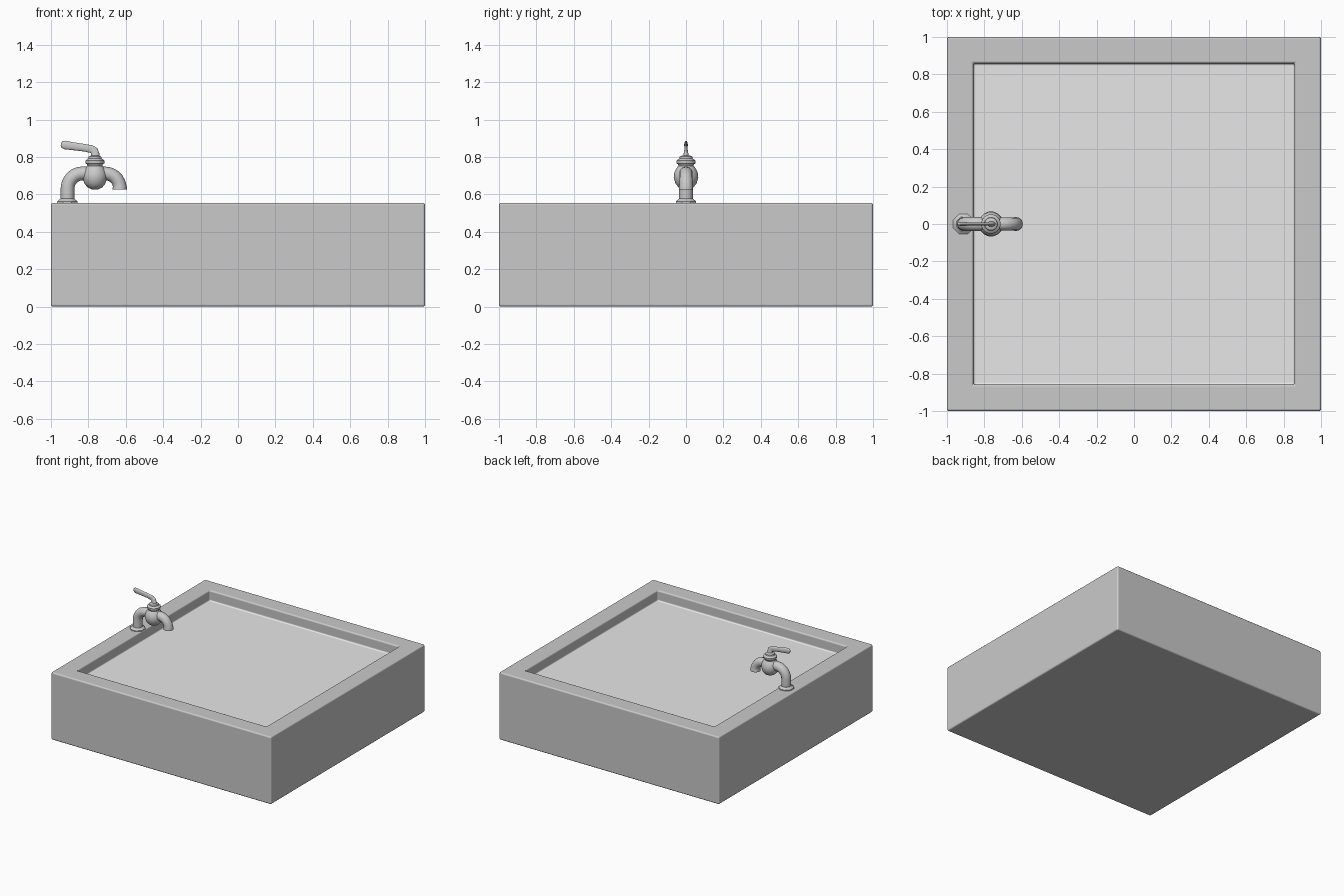
import bpy, bmesh, math
from mathutils import Vector

if "Cube" in bpy.data.objects:
    bpy.data.objects.remove(bpy.data.objects["Cube"])


def material(name, value):
    m = bpy.data.materials.new(name)
    m.diffuse_color = (value, value, value, 1)
    m.use_nodes = True
    m.node_tree.nodes["Principled BSDF"].inputs["Base Color"].default_value = m.diffuse_color
    return m


STONE = material("grey stone", 0.59)
FLOOR = material("light grey floor", 0.8)


def finish(name, bm, mats, angle=40):
    bmesh.ops.recalc_face_normals(bm, faces=bm.faces)
    me = bpy.data.meshes.new(name)
    bm.to_mesh(me)
    bm.free()
    ob = bpy.data.objects.new(name, me)
    bpy.context.collection.objects.link(ob)
    for m in mats:
        me.materials.append(m)
    bpy.ops.object.select_all(action='DESELECT')
    ob.select_set(True)
    bpy.context.view_layer.objects.active = ob
    bpy.ops.object.shade_smooth_by_angle(angle=math.radians(angle))
    return ob


def skin(bm, rings):
    """Bridge consecutive rings of points and cap both ends."""
    loops = [[bm.verts.new(p) for p in r] for r in rings]
    n = len(loops[0])
    for a, b in zip(loops, loops[1:]):
        for i in range(n):
            j = (i + 1) % n
            bm.faces.new((a[i], a[j], b[j], b[i]))
    bm.faces.new(loops[0])
    bm.faces.new(loops[-1])


def lathe(name, x, profile, sides=16, angle=40):
    """Turned part around a vertical axis; profile holds (radius, z)."""
    bm = bmesh.new()
    turn = [2 * math.pi * (i + 0.5) / sides for i in range(sides)]
    skin(bm, [[(x + r * math.cos(t), r * math.sin(t), z) for t in turn]
              for r, z in profile])
    return finish(name, bm, [STONE], angle)


def sweep(name, path, sides=12):
    """Tube along (x, z, half thickness, half width in y) stations."""
    bm = bmesh.new()
    pts = [Vector((p[0], 0, p[1])) for p in path]
    rings = []
    for i, (x, z, thick, wide) in enumerate(path):
        d = (pts[min(i + 1, len(pts) - 1)] - pts[max(i - 1, 0)]).normalized()
        side = Vector((-d.z, 0, d.x))
        rings.append([pts[i] + side * thick * math.cos(t) + Vector((0, wide * math.sin(t), 0))
                      for t in (2 * math.pi * k / sides for k in range(sides))])
    skin(bm, rings)
    return finish(name, bm, [STONE], 50)


def arc(cx, cz, r, start, end, steps, thick):
    out = []
    for i in range(steps + 1):
        a = math.radians(start + (end - start) * i / steps)
        out.append((cx + r * math.cos(a), cz + r * math.sin(a), thick, thick))
    return out


# Square basin with a shallow recess and softened edges
H, DEPTH = 0.555, 0.085
bm = bmesh.new()
bmesh.ops.create_cube(bm, size=1)
for v in bm.verts:
    v.co = (v.co.x * 2, v.co.y * 2, (v.co.z + 0.5) * H)
top = max(bm.faces, key=lambda f: f.calc_center_median().z)
bmesh.ops.inset_region(bm, faces=[top], thickness=0.2)
bmesh.ops.inset_region(bm, faces=[top], thickness=0.0)
for v in top.verts:
    v.co.z -= DEPTH
top.material_index = 1
basin = finish("basin", bm, [STONE, FLOOR])
bevel = basin.modifiers.new("soft edges", 'BEVEL')
bevel.width = 0.012
bevel.segments = 3
bevel.harden_normals = True

# Tap foot, pipe and spout
lathe("tap_foot", -0.912, [(0.059, 0.553), (0.059, 0.562), (0.040, 0.577)], 8)
sweep("tap_pipe", [(-0.911, 0.555, 0.037, 0.037)]
      + arc(-0.831, 0.632, 0.08, 180, 90, 6, 0.037)
      + [(-0.765, 0.712, 0.034, 0.034)]
      + arc(-0.710, 0.634, 0.078, 90, 10, 6, 0.036)
      + [(-0.632, 0.637, 0.038, 0.038), (-0.632, 0.625, 0.038, 0.038)])

# Rounded valve body with its collar and neck
lathe("valve_body", -0.765,
      [(0.018, 0.627), (0.040, 0.637), (0.058, 0.659), (0.067, 0.690),
       (0.064, 0.715), (0.054, 0.738), (0.042, 0.752)])
lathe("valve_collar", -0.765,
      [(0.040, 0.748), (0.043, 0.760), (0.051, 0.766), (0.052, 0.780),
       (0.044, 0.788), (0.036, 0.792), (0.034, 0.802), (0.022, 0.808)])

# Flat lever bending back from the neck
sweep("lever_handle",
      [(-0.763, 0.795, 0.022, 0.018), (-0.763, 0.815, 0.022, 0.013),
       (-0.768, 0.832, 0.022, 0.010), (-0.784, 0.842, 0.021, 0.009),
       (-0.820, 0.849, 0.020, 0.009), (-0.880, 0.857, 0.021, 0.009),
       (-0.925, 0.864, 0.023, 0.010), (-0.940, 0.866, 0.018, 0.008),
       (-0.947, 0.867, 0.008, 0.004)])
